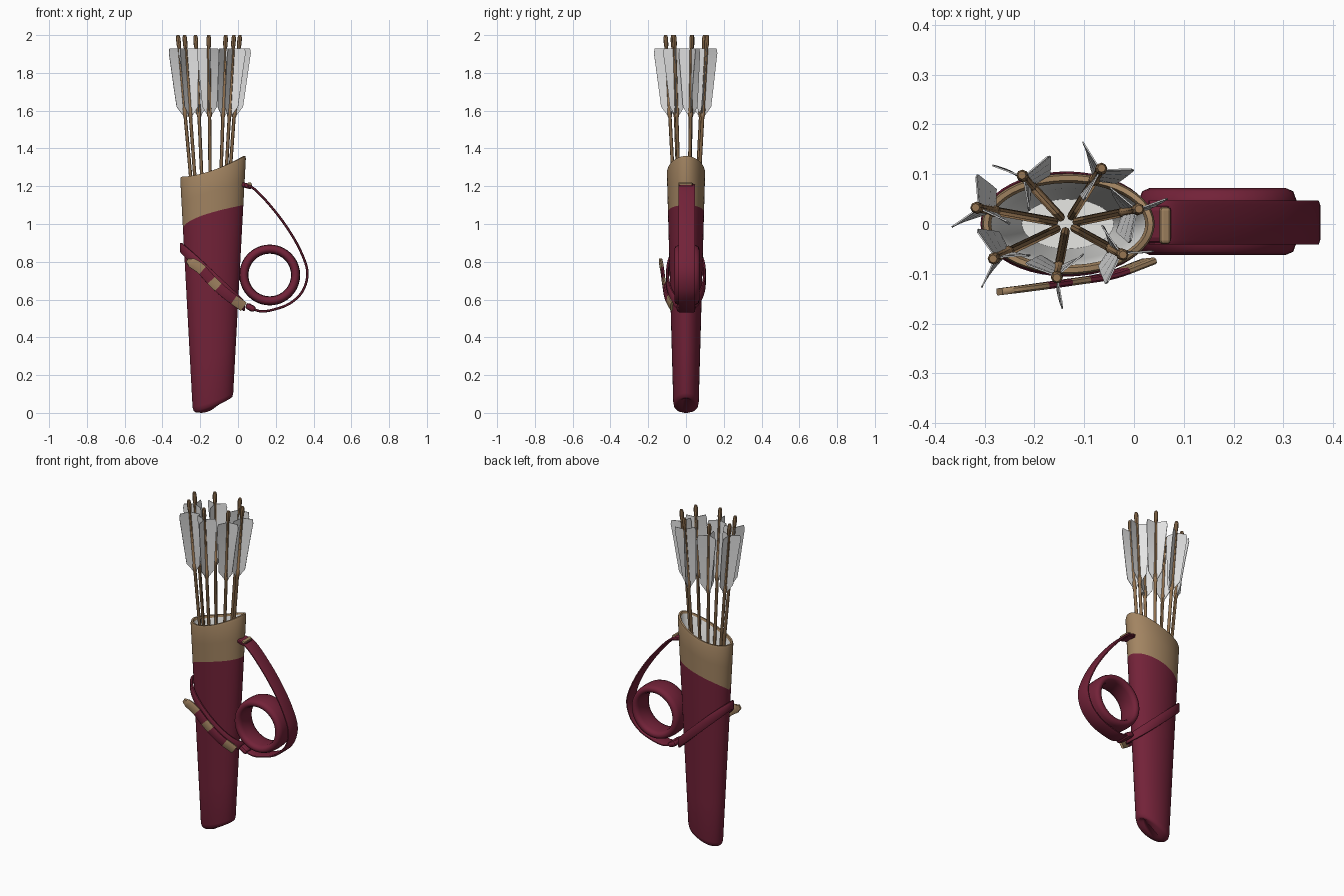
import bpy, bmesh, math
from mathutils import Vector

if "Cube" in bpy.data.objects:
    bpy.data.objects.remove(bpy.data.objects["Cube"])


def material(name, rgb):
    m = bpy.data.materials.new(name)
    m.diffuse_color = (*rgb, 1)
    m.use_nodes = True
    m.node_tree.nodes["Principled BSDF"].inputs["Base Color"].default_value = m.diffuse_color
    return m


RED = material("burgundy leather", (0.17, 0.016, 0.040))
TAN = material("tan leather", (0.36, 0.23, 0.12))
WOOD = material("arrow wood", (0.31, 0.18, 0.085))
WHITE = material("white feather", (0.78, 0.78, 0.78))
LINING = material("pale lining", (0.80, 0.80, 0.78))


def skin(name, rings, mats, mat_rule=None, closed=False, angle=40):
    """Join equal rings of points into a tube, capped at the ends unless closed."""
    bm = bmesh.new()
    rows = [[bm.verts.new(p) for p in r] for r in rings]
    n, k = len(rows[0]), len(rows)
    for i in range(k if closed else k - 1):
        a, b = rows[i], rows[(i + 1) % k]
        for j in range(n):
            f = bm.faces.new((a[j], a[(j + 1) % n], b[(j + 1) % n], b[j]))
            f.material_index = mat_rule(i) if mat_rule else 0
    if not closed:
        for i, r in ((0, rows[0]), (k - 2, rows[-1])):
            bm.faces.new(r).material_index = mat_rule(i) if mat_rule else 0
    return finish(name, bm, mats, angle)


def finish(name, bm, mats, angle=40):
    bmesh.ops.recalc_face_normals(bm, faces=bm.faces)
    me = bpy.data.meshes.new(name)
    bm.to_mesh(me)
    bm.free()
    ob = bpy.data.objects.new(name, me)
    bpy.context.collection.objects.link(ob)
    for m in mats:
        me.materials.append(m)
    bpy.ops.object.select_all(action='DESELECT')
    ob.select_set(True)
    bpy.context.view_layer.objects.active = ob
    bpy.ops.object.shade_smooth_by_angle(angle=math.radians(angle))
    return ob


def smooth_path(pts, steps=6):
    """Catmull-Rom curve through the points."""
    p = [Vector(q) for q in pts]
    p = [2 * p[0] - p[1]] + p + [2 * p[-1] - p[-2]]
    out = []
    for i in range(1, len(p) - 2):
        a, b, c, d = p[i - 1:i + 3]
        for s in range(steps):
            t = s / steps
            out.append(0.5 * (2 * b + (c - a) * t + (2 * a - 5 * b + 4 * c - d) * t * t
                              + (3 * b - a - 3 * c + d) * t ** 3))
    return out + [p[-2]]


def ribbon(name, path, side, width, thick, mats, mat_rule=None, closed=False, scale=None):
    """Flat strap along a path; side(i, tangent) gives the width direction."""
    rings, k = [], len(path)
    for i, p in enumerate(path):
        if closed:
            t = path[(i + 1) % k] - path[i - 1]
        else:
            t = path[min(i + 1, k - 1)] - path[max(i - 1, 0)]
        t.normalize()
        w = side(i, t).normalized()
        n = t.cross(w).normalized()
        h = width / 2 * (scale(i / (k - 1)) if scale else 1)
        prof = [(-h, -.25), (-h, .25), (-.8 * h, .5), (.8 * h, .5),
                (h, .25), (h, -.25), (.8 * h, -.5), (-.8 * h, -.5)]
        rings.append([p + w * a + n * (b * thick) for a, b in prof])
    return skin(name, rings, mats, mat_rule, closed)


# ---- quiver body: slanted oval tube, tan top, pale inside
SEG = 48
CX = -0.135


def body_ring(height, inset=0.0):
    ring = []
    for j in range(SEG):
        a = 2 * math.pi * j / SEG
        u = (1 + math.cos(a)) / 2
        z = height(u)
        s = z / 1.3
        ring.append(Vector((CX + (0.104 + 0.070 * s - inset) * math.cos(a),
                            (0.066 + 0.036 * s - inset) * math.sin(a), z)))
    return ring


def bottom(u): return 0.012 + 0.073 * u ** 1.5
def seam(u): return 0.97 + 0.13 * math.sqrt(u)
def rim(u): return 1.25 + 0.11 * u ** 1.7
def mix(f, g, t): return lambda u: f(u) + (g(u) - f(u)) * t


rings = [body_ring(lambda u: 0.4 * bottom(u) * u + 0.6 * bottom(u) * u, 0.045),
         body_ring(lambda u: bottom(u) - 0.012 + 0.003, 0.014),
         body_ring(bottom, 0.004)]
rings += [body_ring(mix(bottom, seam, t)) for t in (0.02, 0.25, 0.5, 0.75, 1)]
n_red = len(rings) - 1
rings += [body_ring(mix(seam, rim, t)) for t in (0.5, 0.95)]
rings += [body_ring(rim, d) for d in (0.004, 0.014)]
rings += [body_ring(lambda u: rim(u) - 0.012, 0.019)]
n_tan = len(rings) - 1
rings += [body_ring(mix(rim, bottom, t), 0.020) for t in (0.3, 0.6, 0.92)]
skin("quiver_body", rings, [RED, TAN, LINING],
     lambda i: 0 if i < n_red else 1 if i < n_tan else 2, angle=60)

# ---- arrows: (nock x, nock y, first vane angle)
ARROWS = [(-0.318, 0.033, 95), (-0.225, 0.098, 40), (-0.065, 0.112, 122), (0.010, 0.030, 20),
          (-0.022, -0.062, 245), (-0.155, -0.108, 280), (-0.283, -0.070, 245)]
SHAFT = [(0.25, .009), (1.565, .009), (1.57, .012), (1.61, .012), (1.615, .009),
         (1.93, .009), (1.95, .012), (1.985, .012), (2.0, .008)]
VANE = [(1.575, .012), (1.62, .044), (1.72, .052), (1.82, .060), (1.905, .068), (1.93, .062)]
foot = Vector((CX, 0, 0.25))
for k, (x, y, ang) in enumerate(ARROWS, 1):
    top = Vector((x, y, 2.0))
    def on_axis(z, top=top):
        return foot.lerp(top, (z - 0.25) / 1.75) + Vector((top.x - CX, top.y, 0)) * 0.08 * (2 - z)
    skin(f"arrow_shaft_{k}",
         [[on_axis(z) + Vector((r * math.cos(a), r * math.sin(a), 0))
           for a in (math.tau * j / 8 for j in range(8))] for z, r in SHAFT], [WOOD])
    for v in range(3):
        rows = []
        for z, w in VANE:
            a = math.radians(ang + 120 * v + 45 * (z - 1.93))
            d, e = Vector((math.cos(a), math.sin(a), 0)), Vector((-math.sin(a), math.cos(a), 0)) * 0.0015
            c = on_axis(z)
            rows.append([c - e, c + d * w - e, c + d * w + e, c + e])
        skin(f"arrow_{k}_vane_{v + 1}", rows, [WHITE])

# ---- shoulder strap hanging at the side
strap = smooth_path([(0.03, 0, 1.205), (0.08, 0, 1.19), (0.16, 0, 1.11), (0.25, 0, 0.995),
                     (0.325, 0, 0.87), (0.367, 0, 0.75), (0.345, 0, 0.65), (0.28, 0, 0.583),
                     (0.20, 0, 0.55), (0.12, 0, 0.538), (0.05, 0, 0.565)])
ribbon("shoulder_strap", [p + Vector((0, 0.003, 0)) for p in strap],
       lambda i, t: Vector((0, 1, 0)), 0.088, 0.013, [RED])

# ---- coiled strap ring
coil = []
for i in range(40):
    a = math.tau * i / 40
    d = Vector((math.cos(a), 0, math.sin(a)))
    prof = [(.024 * math.copysign(abs(math.cos(b)) ** .7, math.cos(b)),
             .067 * math.copysign(abs(math.sin(b)) ** .7, math.sin(b)))
            for b in (math.tau * j / 12 for j in range(12))]
    coil.append([Vector((0.168, 0.005 + h, 0.73)) + d * (0.137 + r) for r, h in prof])
skin("coiled_strap", coil, [RED], closed=True, angle=50)

# ---- belt running diagonally round the body
belt, outward = [], []
for i in range(48):
    a = math.tau * i / 48
    belt.append(Vector((CX + 0.166 * math.cos(a), 0.098 * math.sin(a), 0.72 - 0.155 * math.cos(a))))
    outward.append(Vector((math.cos(a) / 0.166, math.sin(a) / 0.098, 0)))
ribbon("belt", belt, lambda i, t: t.cross(outward[i]), 0.05, 0.014, [RED], closed=True)

# ---- loose belt end in front, with tan tip and buckle patches
tail = smooth_path([(-0.27, -0.136, 0.808), (-0.20, -0.127, 0.765), (-0.13, -0.117, 0.69),
                    (-0.05, -0.104, 0.62), (0.03, -0.075, 0.562)])
ribbon("belt_tail", tail, lambda i, t: t.cross(Vector((0.1, -1, 0))), 0.054, 0.014, [RED, TAN],
       lambda i: 1 if i < 7 or 11 <= i < 14 or i >= 20 else 0,
       scale=lambda u: min(1, 0.45 + 6 * u))


# ---- small fittings: top tab and lower loop
def block(name, mid, size, tilt, mat):
    bpy.ops.mesh.primitive_cube_add(size=1, location=mid, rotation=(0, tilt, 0))
    ob = bpy.context.object
    ob.name = name
    ob.scale = size
    bpy.ops.object.transform_apply(location=False, rotation=False, scale=True)
    ob.data.materials.append(mat)
    b = ob.modifiers.new("soft edges", 'BEVEL')
    b.width, b.segments = min(size) * 0.4, 2


block("strap_top_tab", (0.045, 0, 1.203), (0.06, 0.076, 0.026), 0.25, RED)
block("strap_top_patch", (0.062, -0.003, 1.212), (0.022, 0.074, 0.016), 0.25, TAN)
block("strap_lower_loop", (0.066, 0, 0.558), (0.055, 0.10, 0.034), 0.5, RED)
